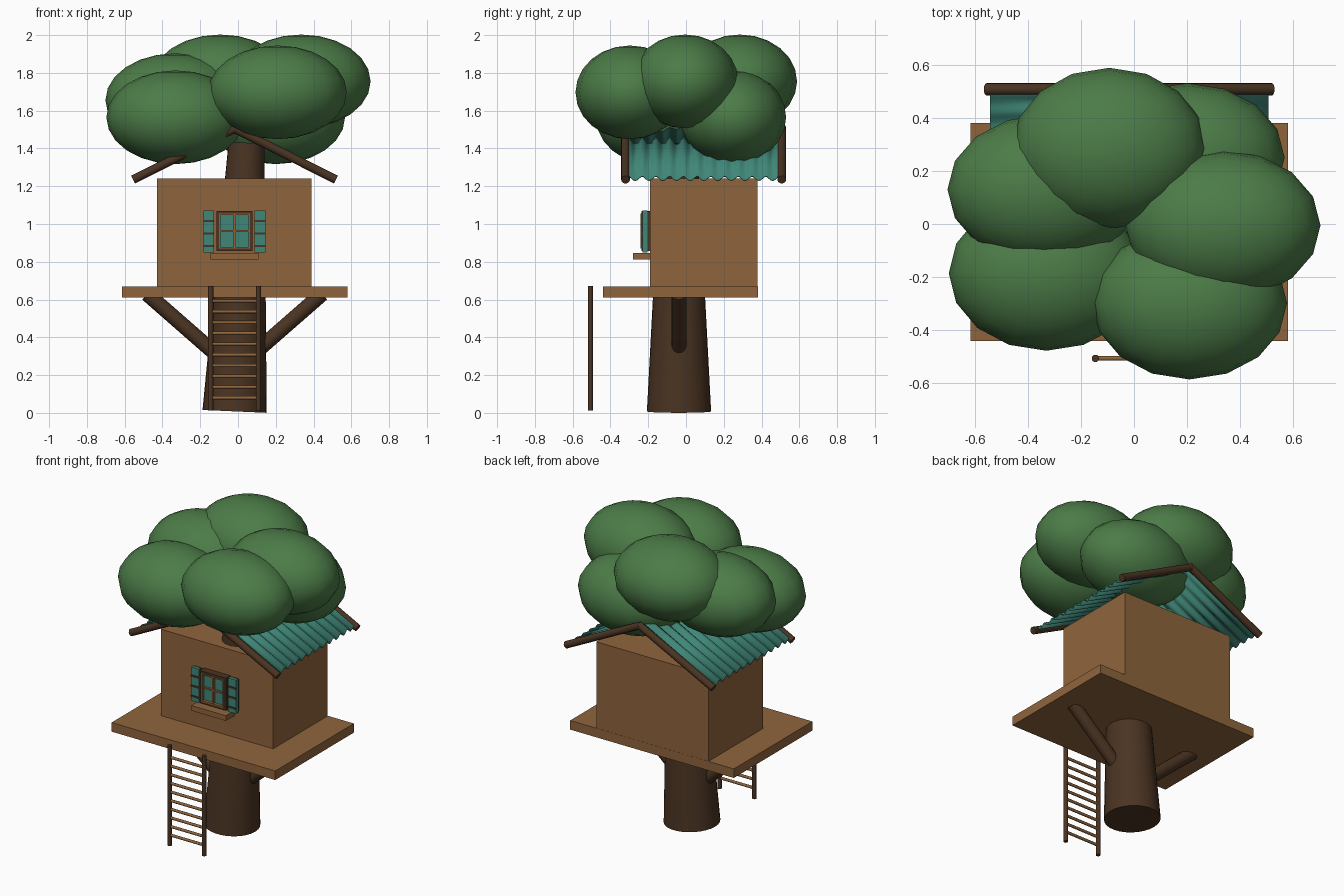
import bpy, bmesh, math
from mathutils import Vector, Matrix

if "Cube" in bpy.data.objects:
    bpy.data.objects.remove(bpy.data.objects["Cube"])


def material(name, rgb):
    m = bpy.data.materials.new(name)
    m.diffuse_color = (*rgb, 1)
    m.use_nodes = True
    m.node_tree.nodes["Principled BSDF"].inputs["Base Color"].default_value = m.diffuse_color
    return m


BARK = material("dark bark brown", (0.069, 0.034, 0.016))
WOOD = material("plank brown", (0.275, 0.130, 0.046))
TEAL = material("teal paint", (0.050, 0.240, 0.185))
LEAF = material("leaf green", (0.072, 0.200, 0.064))


def finish(bm, name, mat, smooth=True):
    bmesh.ops.recalc_face_normals(bm, faces=bm.faces)
    me = bpy.data.meshes.new(name)
    bm.to_mesh(me)
    bm.free()
    me.materials.append(mat)
    if smooth:
        me.polygons.foreach_set("use_smooth", [True] * len(me.polygons))
        me.set_sharp_from_angle(angle=math.radians(40))
    ob = bpy.data.objects.new(name, me)
    bpy.context.collection.objects.link(ob)
    return ob


def box(name, mat, x, y, z):
    """Box from (min, max) pairs."""
    bm = bmesh.new()
    size = Vector([b - a for a, b in (x, y, z)])
    mid = Vector([(a + b) / 2 for a, b in (x, y, z)])
    bmesh.ops.create_cube(bm, size=1, matrix=Matrix.Translation(mid) @ Matrix.Diagonal((*size, 1)))
    return finish(bm, name, mat, False)


def rod(name, mat, a, b, r1, r2=None, sides=16):
    """Round bar from a to b."""
    a, b = Vector(a), Vector(b)
    bm = bmesh.new()
    mat4 = Matrix.Translation((a + b) / 2) @ (b - a).to_track_quat('Z', 'Y').to_matrix().to_4x4()
    bmesh.ops.create_cone(bm, cap_ends=True, segments=sides, radius1=r1,
                          radius2=r1 if r2 is None else r2, depth=(b - a).length, matrix=mat4)
    return finish(bm, name, mat)


CX, TY = -0.018, -0.037      # roof and trunk centre line

# Trunk, leaning slightly to the right, and its two braces
rod("trunk", BARK, (CX, TY, 0.008), (0.045, TY, 1.43), 0.17, 0.095, 28)
for s, side in ((-1, "left"), (1, "right")):
    rod("brace_" + side, BARK, (CX + s * 0.08, TY, 0.295), (CX + s * 0.463, TY, 0.63), 0.04)

# Platform and cabin
box("platform", WOOD, (-0.615, 0.58), (-0.44, 0.38), (0.61, 0.67))
box("cabin", WOOD, (-0.43, 0.39), (-0.19, 0.379), (0.67, 1.24))

# Ladder
for x, side in ((-0.145, "left"), (0.108, "right")):
    rod("ladder_rail_" + side, BARK, (x, -0.506, 0.012), (x, -0.506, 0.672), 0.014, sides=12)
for i in range(10):
    z = 0.08 + i * 0.057
    rod("ladder_rung", WOOD, (-0.145, -0.506, z), (0.108, -0.506, z), 0.009, sides=10)

# Corrugated roof sheets and the rafters at both gables
PEAK, SLOPE = 1.505, 0.503
Y0, Y1, WAVES, STEP = -0.305, 0.495, 11, 8
for s, side in ((-1, "left"), (1, "right")):
    bm = bmesh.new()
    rows = []
    for i in range(WAVES * STEP + 1):
        y = Y0 + (Y1 - Y0) * i / (WAVES * STEP)
        w = 0.011 * math.cos(2 * math.pi * i / STEP)
        rows.append([bm.verts.new((CX + s * d, y, PEAK - d * SLOPE + w)) for d in (0, 0.522)])
    for a, b in zip(rows, rows[1:]):
        bm.faces.new((a[0], a[1], b[1], b[0]))
    roof = finish(bm, "roof_sheet_" + side, TEAL)
    mod = roof.modifiers.new("thickness", 'SOLIDIFY')
    mod.thickness, mod.offset = 0.008, 0
    for y, end in ((-0.32, "front"), (0.507, "back")):
        rod(f"rafter_{end}_{side}", BARK, (CX - s * 0.008, y, PEAK + 0.004),
            (CX + s * 0.537, y, PEAK - 0.537 * SLOPE), 0.023)

# Window: frame, four panes, glazing bars and sill
WX, WZ = -0.018, 0.963
box("window_panes", TEAL, (WX - 0.085, WX + 0.085), (-0.222, -0.19), (WZ - 0.095, WZ + 0.095))
for s in (-1, 1):
    a, b = sorted((s * 0.078, s * 0.096))
    box("frame_side", BARK, (WX + a, WX + b), (-0.236, -0.19), (WZ - 0.107, WZ + 0.107))
    a, b = sorted((s * 0.09, s * 0.107))
    box("frame_rail", BARK, (WX - 0.096, WX + 0.096), (-0.236, -0.19), (WZ + a, WZ + b))
    a, b = sorted((s * 0.074, s * 0.082))
    box("inner_frame_side", WOOD, (WX + a, WX + b), (-0.242, -0.2), (WZ - 0.092, WZ + 0.092))
    a, b = sorted((s * 0.085, s * 0.093))
    box("inner_frame_rail", WOOD, (WX - 0.082, WX + 0.082), (-0.242, -0.2), (WZ + a, WZ + b))
box("glazing_bar_upright", WOOD, (WX - 0.005, WX + 0.005), (-0.236, -0.2), (WZ - 0.09, WZ + 0.09))
box("glazing_bar_cross", WOOD, (WX - 0.078, WX + 0.078), (-0.235, -0.2), (WZ - 0.006, WZ + 0.004))
box("window_sill", WOOD, (-0.145, 0.108), (-0.28, -0.19), (0.813, 0.847))

# Shutters with dark crossbars
for x0, x1 in ((-0.182, -0.126), (0.088, 0.146)):
    box("shutter", TEAL, (x0, x1), (-0.229, -0.205), (0.85, 1.072))
    box("shutter_backing", BARK, (x0 + 0.005, x1 - 0.005), (-0.206, -0.19), (0.857, 1.065))
    for z in (0.883, 0.95, 1.016):
        box("shutter_bar", BARK, (x0, x1), (-0.233, -0.226), (z - 0.006, z + 0.006))

# Leaf crown: overlapping faceted-outline ellipsoids (x, y, z, y radius)
for x, y, z, ry in ((-0.33, -0.185, 1.565, 0.292), (0.209, -0.297, 1.697, 0.288),
                    (0.335, -0.005, 1.755, 0.282), (-0.335, 0.13, 1.655, 0.282),
                    (-0.093, 0.285, 1.755, 0.303), (0.2, 0.25, 1.565, 0.28)):
    bm = bmesh.new()
    bmesh.ops.create_uvsphere(bm, u_segments=16, v_segments=12, radius=1,
                              matrix=Matrix.Translation((x, y, z)) @ Matrix.Diagonal((0.367, ry, 0.248, 1)))
    finish(bm, "leaf_cluster", LEAF)
